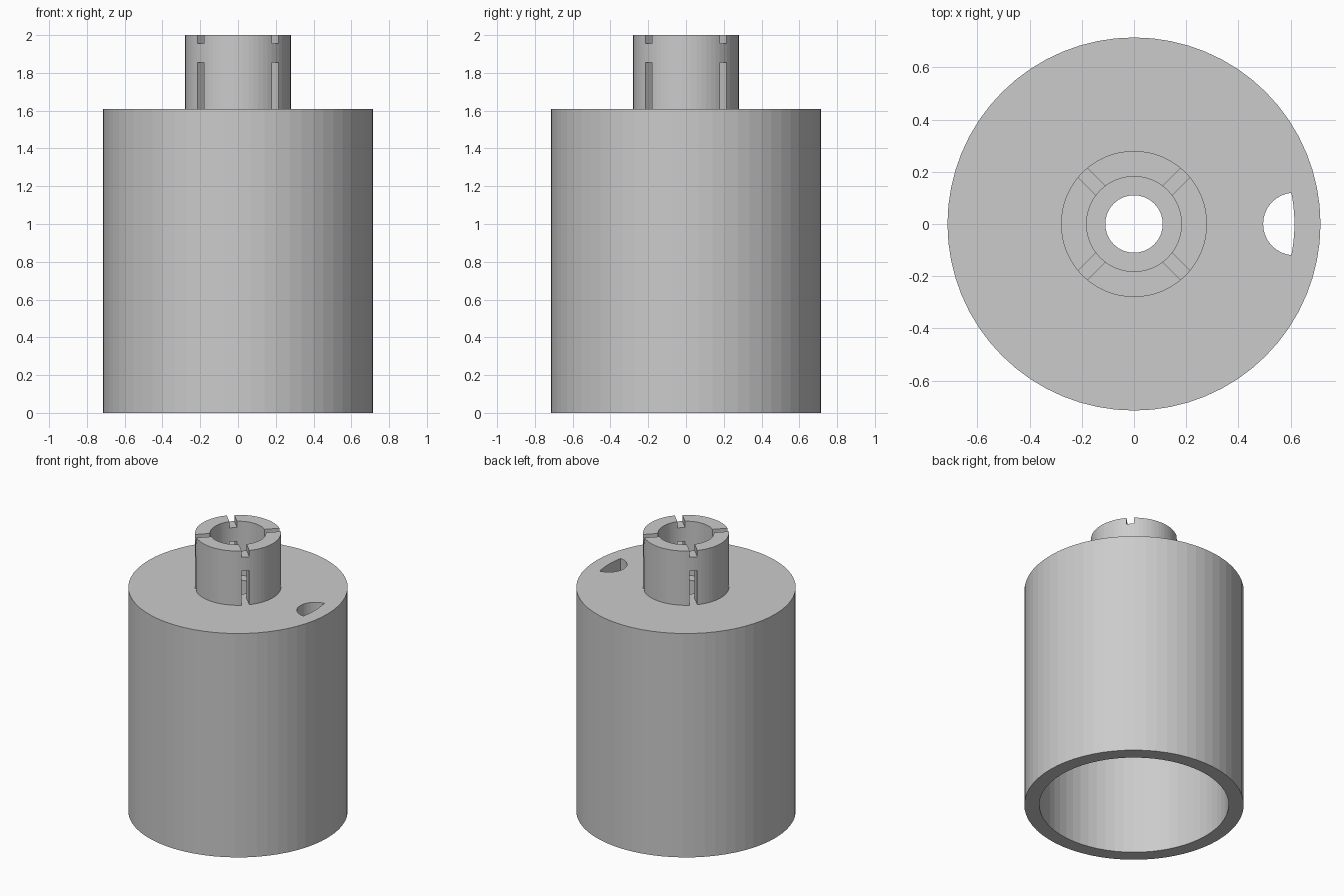
import bpy, bmesh
from math import cos, sin, pi, radians, acos
from mathutils import Matrix

SEGMENTS = 64
PLATE_TOP, PLATE_BOTTOM, TOP = 1.61, 1.51, 2.0
OUTER, INNER = 0.715, 0.617
NECK_OUTER, NECK_INNER, BORE = 0.28, 0.182, 0.11

cube = bpy.data.objects.get("Cube")
if cube:
    bpy.data.objects.remove(cube, do_unlink=True)

grey = bpy.data.materials.new("plain grey")
grey.use_nodes = True
colour = (0.6, 0.6, 0.6, 1)
grey.diffuse_color = colour
grey.node_tree.nodes["Principled BSDF"].inputs["Base Color"].default_value = colour


def finish(name, bm):
    bmesh.ops.recalc_face_normals(bm, faces=bm.faces)
    mesh = bpy.data.meshes.new(name)
    bm.to_mesh(mesh)
    bm.free()
    mesh.materials.append(grey)
    obj = bpy.data.objects.new(name, mesh)
    bpy.context.collection.objects.link(obj)
    return obj


def bridge(bm, a, b):
    """Join two rings of vertices with quads."""
    for i in range(len(a)):
        j = (i + 1) % len(a)
        bm.faces.new((a[i], a[j], b[j], b[i]))


def lathe(name, profile):
    """Revolve a closed (radius, height) loop around z."""
    bm = bmesh.new()
    rings = [[bm.verts.new((r * cos(2 * pi * i / SEGMENTS), r * sin(2 * pi * i / SEGMENTS), z))
              for i in range(SEGMENTS)] for r, z in profile]
    for a, b in zip(rings, rings[1:] + rings[:1]):
        bridge(bm, a, b)
    return finish(name, bm)


def prism(name, outline, low, high):
    """Closed upright prism over an (x, y) outline."""
    bm = bmesh.new()
    bottom, top = [[bm.verts.new((x, y, z)) for x, y in outline] for z in (low, high)]
    bridge(bm, bottom, top)
    bm.faces.new(bottom[::-1])
    bm.faces.new(top)
    return finish(name, bm)


def cut(target, cutter):
    """Apply a boolean difference and remove the cutter."""
    cutter.hide_render = True
    mod = target.modifiers.new("cut", "BOOLEAN")
    mod.operation, mod.solver, mod.object = "DIFFERENCE", "EXACT", cutter
    bpy.context.view_layer.objects.active = target
    bpy.ops.object.modifier_apply(modifier=mod.name)
    bpy.data.objects.remove(cutter, do_unlink=True)


# Hollow cup, open below, with a bored top plate
body = lathe("cup_body", [(BORE, PLATE_TOP), (OUTER, PLATE_TOP), (OUTER, 0),
                          (INNER, 0), (INNER, PLATE_BOTTOM), (BORE, PLATE_BOTTOM)])

# Half-round hole in the plate, bounded by the inner wall
hole_r, wall = 0.12, 0.615
end = acos(1 - hole_r ** 2 / (2 * wall ** 2))
steps = 20
outline = [(wall + hole_r * cos(t), hole_r * sin(t))
           for t in (radians(98 + 164 * i / steps) for i in range(steps + 1))]
outline += [(wall * cos(t), wall * sin(t))
            for t in (end * (2 * i / steps - 1) for i in range(steps + 1))]
cut(body, prism("hole_cutter", outline, PLATE_BOTTOM - 0.1, PLATE_TOP + 0.1))

# Neck tube
neck = lathe("neck", [(NECK_INNER, PLATE_TOP), (NECK_OUTER, PLATE_TOP),
                      (NECK_OUTER, TOP), (NECK_INNER, TOP)])

# Diagonal slots at the foot and notches at the rim of the neck
bm = bmesh.new()
for low, high in ((PLATE_TOP - 0.1, 1.855), (1.955, TOP + 0.1)):
    for k in range(4):
        bmesh.ops.create_cube(bm, size=1, matrix=(
            Matrix.Rotation(radians(45 + 90 * k), 4, "Z")
            @ Matrix.Translation((0.23, 0, (low + high) / 2))
            @ Matrix.Diagonal((0.2, 0.05, high - low, 1))))
cut(neck, finish("slot_cutter", bm))
